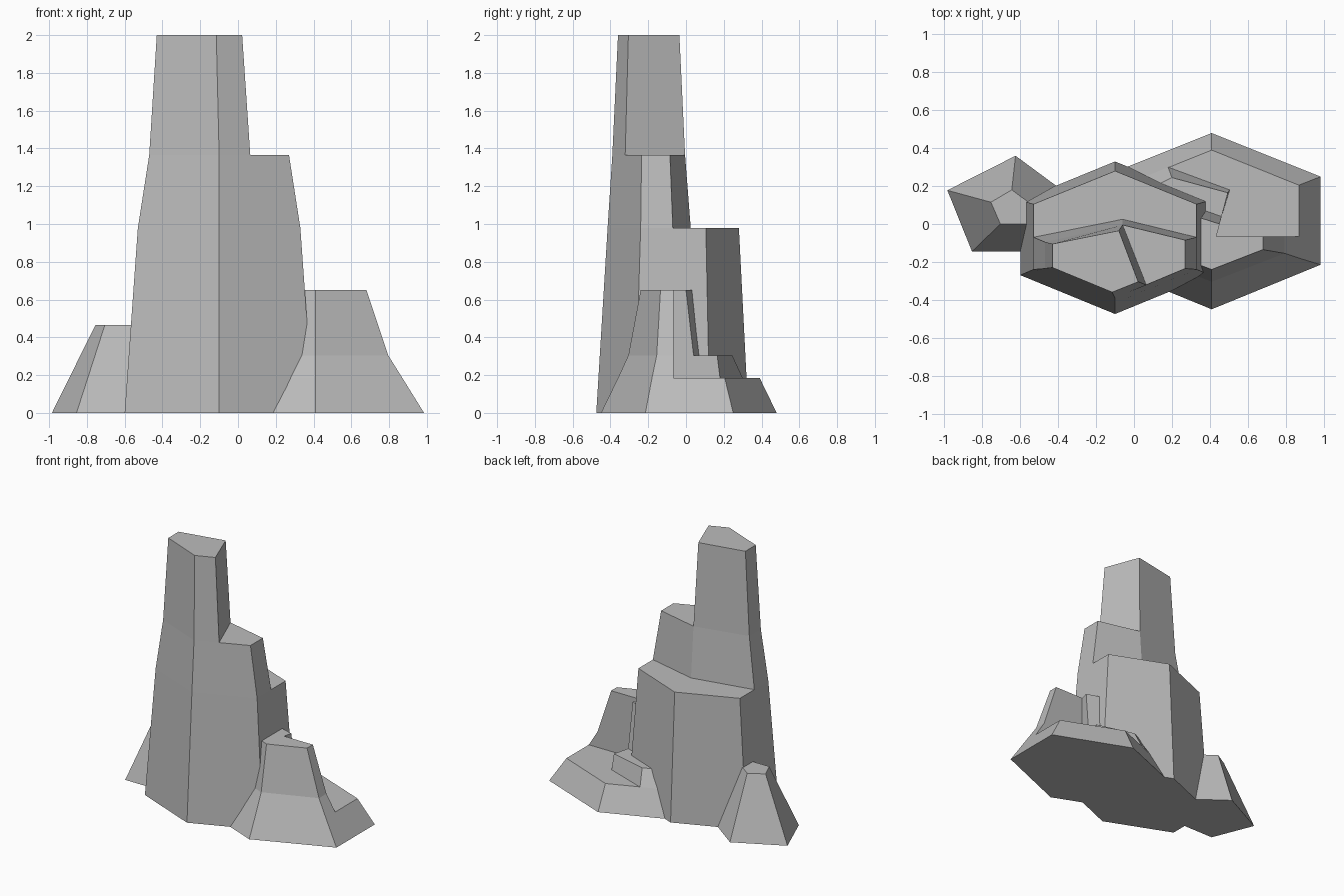
import bpy

stone = bpy.data.materials.new("grey_stone")
stone.diffuse_color = (0.5, 0.5, 0.5, 1)


def rock(name, low, z0, high, z1, base=False):
    """Loft one rock tier between two outlines (anticlockwise from above)."""
    n = len(low)
    verts = [(x, y, z0) for x, y in low] + [(x, y, z1) for x, y in high]
    faces = [(i, (i + 1) % n, (i + 1) % n + n, i + n) for i in range(n)]
    faces.append(tuple(range(n, 2 * n)))
    if base:
        faces.append(tuple(reversed(range(n))))
    mesh = bpy.data.meshes.new(name)
    mesh.from_pydata(verts, [], faces)
    mesh.materials.append(stone)
    obj = bpy.data.objects.new(name, mesh)
    bpy.context.collection.objects.link(obj)
    return obj


def hexagon(cx, half, front, front_side, back_side, back):
    """Pointed hexagon, symmetric about x = cx."""
    return [(cx, front), (cx + half, front_side), (cx + half, back_side),
            (cx, back), (cx - half, back_side), (cx - half, front_side)]


# Tall tower: three stepped tiers sharing the same front faces
rock("tower_base", hexagon(-0.1, 0.5, -0.475, -0.27, 0.125, 0.33), 0,
     hexagon(-0.1, 0.43, -0.415, -0.24, 0.105, 0.28), 0.98, base=True)
rock("tower_middle",
     [(-0.1, -0.415), (0.33, -0.24), (0.33, -0.07), (-0.06, 0.025),
      (-0.53, -0.07), (-0.53, -0.24)], 0.98,
     [(-0.1, -0.39), (0.27, -0.235), (0.27, -0.085), (-0.06, -0.005),
      (-0.47, -0.095), (-0.47, -0.235)], 1.365)
rock("tower_top",
     [(-0.1, -0.39), (0.065, -0.322), (-0.06, -0.005),
      (-0.47, -0.095), (-0.47, -0.235)], 1.365,
     [(-0.115, -0.36), (0.022, -0.305), (-0.08, -0.035),
      (-0.43, -0.105), (-0.43, -0.23)], 2.0)

# Wide right outcrop: broad foot, stepped ledge and tall front block
rock("outcrop_foot", hexagon(0.41, 0.575, -0.45, -0.215, 0.25, 0.48), 0,
     hexagon(0.41, 0.46, -0.36, -0.18, 0.205, 0.39), 0.185, base=True)
rock("outcrop_ledge",
     [(0.41, -0.36), (0.87, -0.18), (0.87, -0.065), (0.43, -0.065),
      (0.505, 0.18), (0.18, 0.3), (-0.05, 0.205), (-0.05, -0.18)], 0.185,
     [(0.41, -0.305), (0.795, -0.155), (0.795, -0.065), (0.435, -0.065),
      (0.495, 0.165), (0.20, 0.245), (0.03, 0.16), (0.03, -0.155)], 0.305)
rock("outcrop_block",
     [(0.41, -0.305), (0.795, -0.155), (0.795, -0.065), (0.435, -0.065),
      (0.462, 0.04), (0.20, 0.13), (0.03, -0.155)], 0.305,
     [(0.41, -0.24), (0.68, -0.135), (0.68, -0.065), (0.435, -0.065),
      (0.452, 0.0), (0.20, 0.08), (0.13, -0.135)], 0.65)

# Small left boulder: tapered five-sided rock
rock("left_boulder",
     [(-0.985, 0.178), (-0.855, -0.145), (-0.42, -0.145),
      (-0.30, 0.12), (-0.625, 0.36)], 0,
     [(-0.755, 0.115), (-0.705, 0.0), (-0.55, 0.0),
      (-0.53, 0.095), (-0.645, 0.18)], 0.465, base=True)
